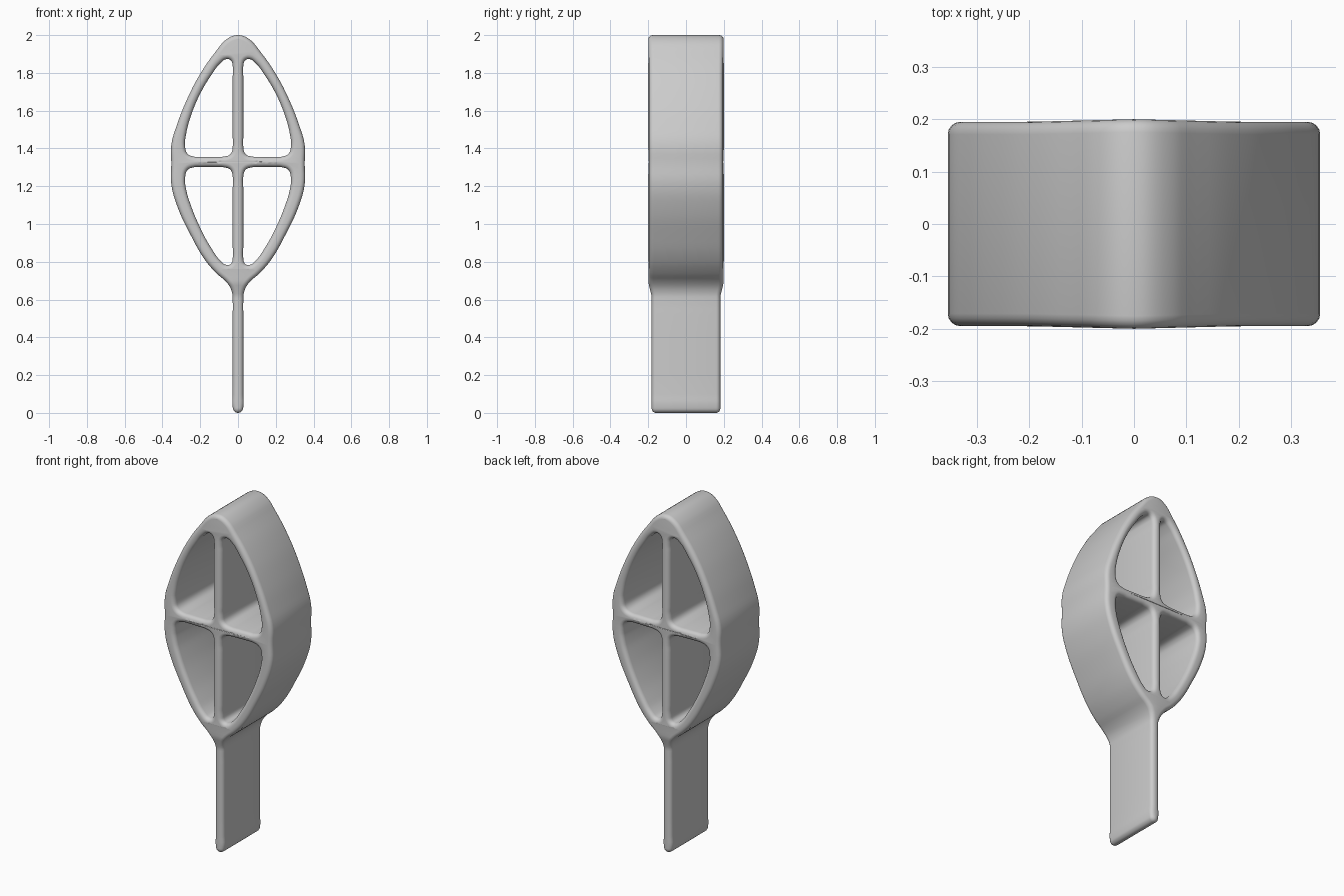
import bpy
import math

cube = bpy.data.objects.get("Cube")
if cube:
    bpy.data.objects.remove(cube, do_unlink=True)

BEVEL = 0.024
RIM_DEPTH = 0.195   # half depth of the rim
STEM_DEPTH = 0.182  # half depth of the stem
W = 0.028           # half thickness of bars and stem

grey = bpy.data.materials.new("plain grey")
grey.use_nodes = True
colour = (0.6, 0.6, 0.6, 1)
grey.diffuse_color = colour
grey.node_tree.nodes["Principled BSDF"].inputs["Base Color"].default_value = colour


def mirrored(points):
    return [(-x, z) for x, z in reversed(points)]


# Right half of the leaf outline, from the tip down to the stem
half_outline = [
    (0.055, 1.982), (0.12, 1.91), (0.2, 1.795), (0.27, 1.66),
    (0.325, 1.52), (0.353, 1.42), (0.353, 1.32), (0.353, 1.21),
    (0.32, 1.09), (0.25, 0.94), (0.175, 0.81), (0.115, 0.74),
    (0.055, 0.685), (0.032, 0.64), (W, 0.59), (W, 0.52),
    (W, 0.1), (W, 0.03), (0.02, 0.009),
]
outline = [(0, 2)] + half_outline + [(0, 0)] + mirrored(half_outline)

# Openings on the right side of the central bar
upper_opening = [
    (W, 1.46), (W, 1.41), (0.04, 1.37), (0.075, 1.357), (0.12, 1.355),
    (0.19, 1.355), (0.235, 1.357), (0.268, 1.373), (0.28, 1.41),
    (0.274, 1.48), (0.25, 1.57), (0.2, 1.69), (0.14, 1.79), (0.09, 1.855),
    (0.06, 1.873), (0.037, 1.865), (W, 1.835), (W, 1.78),
]
lower_opening = [
    (W, 1.19), (W, 1.25), (0.04, 1.287), (0.075, 1.3), (0.12, 1.302),
    (0.19, 1.302), (0.235, 1.3), (0.268, 1.285), (0.28, 1.24),
    (0.274, 1.18), (0.25, 1.1), (0.2, 0.98), (0.14, 0.87), (0.09, 0.802),
    (0.06, 0.783), (0.037, 0.79), (W, 0.82), (W, 0.88),
]

# Filled flat curve, extruded and rounded
curve = bpy.data.curves.new("leaf_profile", "CURVE")
curve.dimensions = "2D"
curve.fill_mode = "BOTH"
curve.resolution_u = 4
curve.extrude = RIM_DEPTH - BEVEL
curve.bevel_depth = BEVEL
curve.bevel_resolution = 3
curve.offset = -BEVEL
loops = [outline, upper_opening, lower_opening,
         mirrored(upper_opening), mirrored(lower_opening)]
for points in loops:
    spline = curve.splines.new("BEZIER")
    spline.bezier_points.add(len(points) - 1)
    spline.use_cyclic_u = True
    for knot, (x, z) in zip(spline.bezier_points, points):
        knot.co = (x, z, 0)
        knot.handle_left_type = knot.handle_right_type = "AUTO"

leaf = bpy.data.objects.new("leaf_frame_and_stem", curve)
bpy.context.collection.objects.link(leaf)
leaf.rotation_euler.x = math.pi / 2
bpy.ops.object.select_all(action="DESELECT")
leaf.select_set(True)
bpy.context.view_layer.objects.active = leaf
bpy.ops.object.convert(target="MESH")
leaf = bpy.context.object
bpy.ops.object.transform_apply(location=False, rotation=True, scale=False)

# Weld the caps to the walls
bpy.ops.object.mode_set(mode="EDIT")
bpy.ops.mesh.select_all(action="SELECT")
bpy.ops.mesh.remove_doubles(threshold=0.0002)
bpy.ops.mesh.normals_make_consistent(inside=False)
bpy.ops.object.mode_set(mode="OBJECT")

# The stem is slightly shallower than the rim, the middle slightly deeper
for v in leaf.data.vertices:
    t = min(max((v.co.z - 0.62) / 0.07, 0), 1)
    middle = 0.005 * max(0, 1 - abs(v.co.x) / 0.2)
    v.co.y *= (STEM_DEPTH + (RIM_DEPTH + middle - STEM_DEPTH) * t) / RIM_DEPTH

leaf.data.materials.clear()
leaf.data.materials.append(grey)
bpy.ops.object.shade_smooth_by_angle(angle=math.radians(50))
